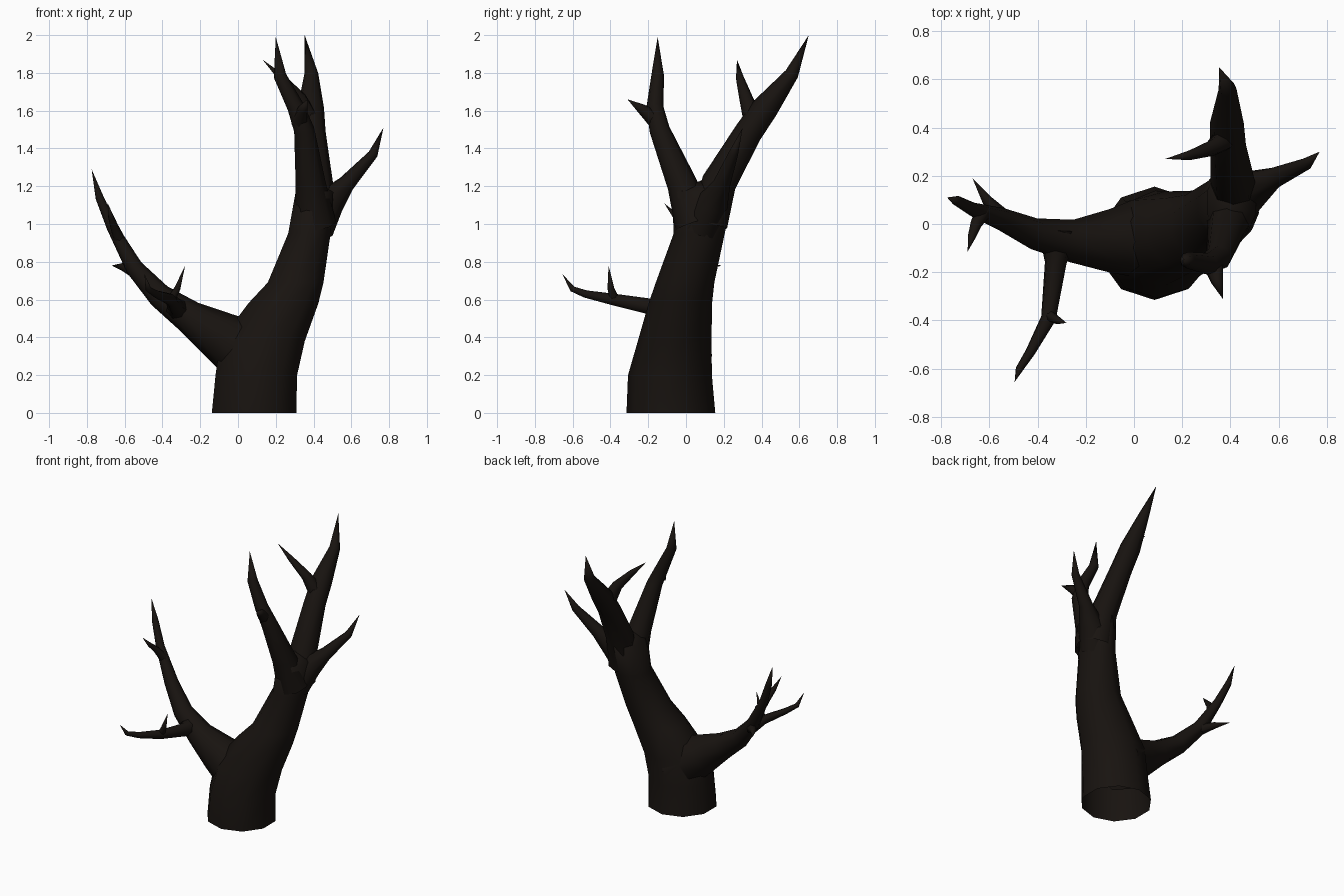
import bpy, bmesh, math
from mathutils import Vector

if "Cube" in bpy.data.objects:
    bpy.data.objects.remove(bpy.data.objects["Cube"])

bark = bpy.data.materials.new("dark_bark")
bark.diffuse_color = (0.009, 0.0065, 0.005, 1)
bark.use_nodes = True
bark.node_tree.nodes["Principled BSDF"].inputs["Base Color"].default_value = bark.diffuse_color


def skin_rings(name, rings, tip):
    """Bridge rings of points into a tube, open at the start, pointed at the tip."""
    bm = bmesh.new()
    loops = [[bm.verts.new(p) for p in ring] for ring in rings]
    n = len(loops[0])
    for a, b in zip(loops, loops[1:]):
        for i in range(n):
            j = (i + 1) % n
            bm.faces.new((a[i], a[j], b[j], b[i]))
    end = bm.verts.new(tip)
    for i in range(n):
        bm.faces.new((loops[-1][i], loops[-1][(i + 1) % n], end))
    for f in bm.faces:
        f.smooth = True
    mesh = bpy.data.meshes.new(name)
    bm.to_mesh(mesh)
    bm.free()
    mesh.materials.append(bark)
    obj = bpy.data.objects.new(name, mesh)
    bpy.context.collection.objects.link(obj)


def branch(name, sides, points, tip):
    """Tapered limb: points are (x, y, z, radius), ending in a sharp tip."""
    path = [Vector(p[:3]) for p in points] + [Vector(tip)]
    rings, normal_old, side = [], Vector((0, 0, 1)), Vector((0, 1, 0))
    for k, p in enumerate(points):
        t = (path[k + 1] - path[k]).normalized()
        if k:
            t = (t + (path[k] - path[k - 1]).normalized()).normalized()
        side = normal_old.rotation_difference(t) @ side
        other = t.cross(side)
        normal_old = t
        angles = [2 * math.pi * i / sides for i in range(sides)]
        rings.append([path[k] + p[3] * (side * math.cos(a) + other * math.sin(a))
                      for a in angles])
    skin_rings(name, rings, tip)


# Trunk: horizontal ten-sided rings (x, y, z, x radius, y radius)
trunk = [(.085, -.08, 0, .235, .235), (.097, -.085, .2, .227, .222),
         (.13, -.06, .38, .235, .195), (.24, -.03, .58, .195, .168),
         (.305, -.005, .69, .155, .155), (.378, .07, .95, .118, .135),
         (.405, .09, 1.17, .105, .165)]
skin_rings("trunk", [[(x + rx * math.cos(a), y + ry * math.sin(a), z)
                      for a in (math.pi / 2 + math.pi * i / 5 for i in range(10))]
                     for x, y, z, rx, ry in trunk], (.4, .08, 1.23))

# Right-hand crown
branch("back_limb", 8, [(.42, .12, 1.0, .1), (.41, .175, 1.22, .092),
                        (.39, .33, 1.485, .074), (.385, .42, 1.615, .07),
                        (.388, .56, 1.795, .037)], (.353, .65, 2.0))
branch("back_limb_twig", 6, [(.385, .36, 1.54, .055), (.33, .318, 1.665, .036),
                             (.23, .285, 1.775, .021)], (.13, .27, 1.87))
branch("front_limb", 8, [(.41, .05, 1.0, .11), (.385, -.02, 1.21, .08),
                         (.35, -.14, 1.5, .054), (.305, -.165, 1.62, .045),
                         (.222, -.15, 1.785, .034)], (.2, -.15, 1.99))
branch("front_limb_twig", 6, [(.325, -.15, 1.54, .048), (.345, -.235, 1.61, .027)],
       (.368, -.31, 1.66))
branch("right_branch", 8, [(.41, .08, .98, .1), (.48, .14, 1.115, .085),
                           (.575, .19, 1.215, .046), (.715, .25, 1.37, .026)],
       (.77, .3, 1.51))

# Left limb and its twigs
branch("left_limb", 8, [(.1, -.05, .29, .19), (-.1, -.07, .41, .132),
                        (-.26, -.07, .51, .088), (-.415, -.04, .62, .065),
                        (-.55, .02, .77, .047), (-.668, .06, .985, .029),
                        (-.733, .095, 1.14, .022)], (-.775, .11, 1.29))
branch("left_back_twig", 6, [(-.53, .01, .745, .042), (-.61, .1, .775, .022)],
       (-.67, .19, .78))
branch("left_front_twig", 6, [(-.625, .05, .91, .034), (-.655, 0, .985, .024),
                              (-.672, -.05, 1.035, .017)], (-.69, -.115, 1.11))
branch("low_front_branch", 7, [(-.32, -.03, .55, .08), (-.325, -.16, .555, .046),
                               (-.355, -.39, .6, .032), (-.43, -.53, .628, .021),
                               (-.475, -.6, .655, .016)], (-.495, -.655, .735))
branch("low_front_twig", 6, [(-.36, -.375, .59, .027), (-.32, -.398, .66, .018)],
       (-.28, -.41, .78))
